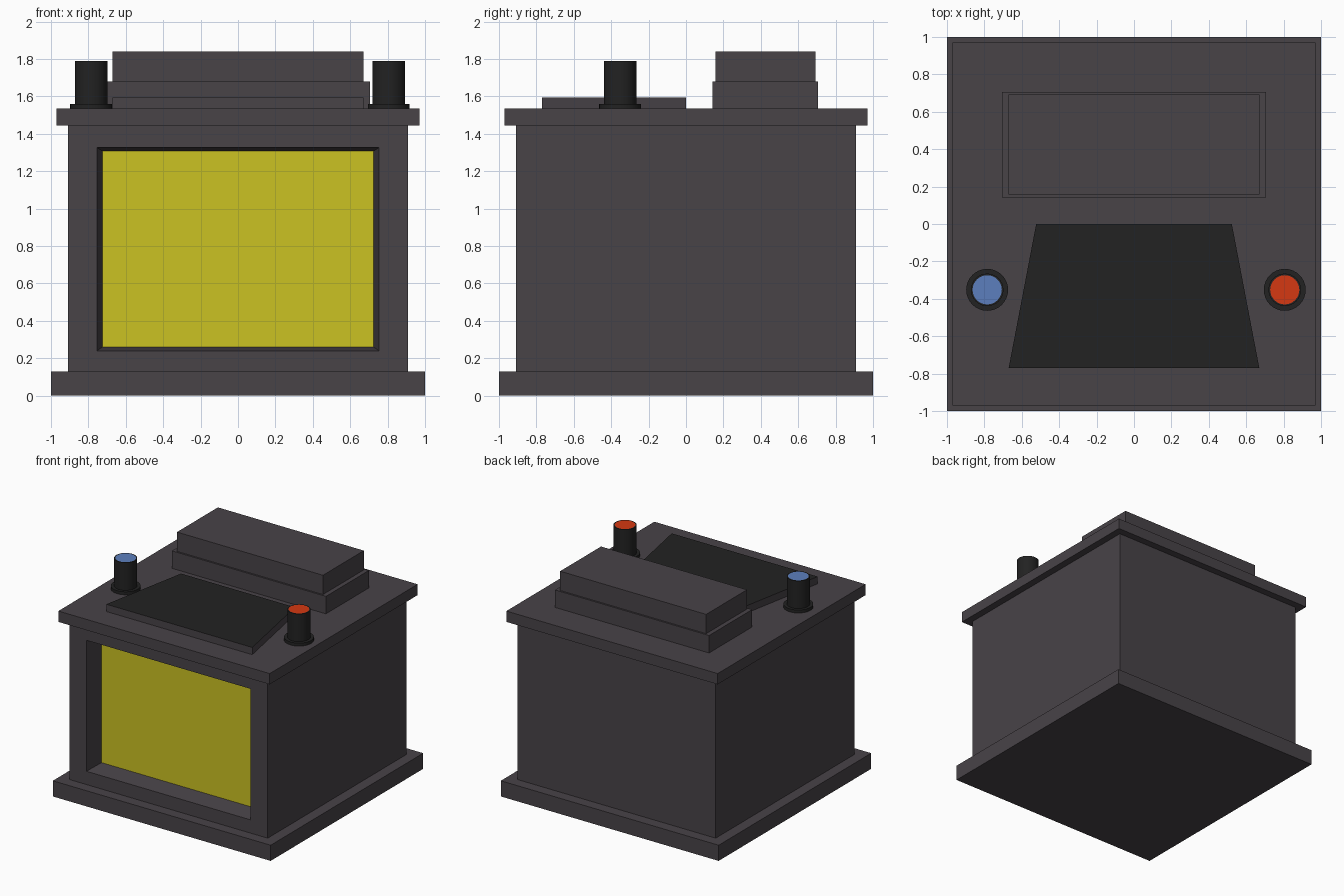
import bpy, bmesh

cube = bpy.data.objects.get("Cube")
if cube:
    bpy.data.objects.remove(cube, do_unlink=True)


def material(name, rgb):
    m = bpy.data.materials.new(name)
    m.use_nodes = True
    m.diffuse_color = (*rgb, 1)
    m.node_tree.nodes["Principled BSDF"].inputs["Base Color"].default_value = (*rgb, 1)
    return m


grey = material("charcoal grey", (0.065, 0.056, 0.064))
black = material("black", (0.016, 0.016, 0.016))
yellow = material("yellow", (0.6, 0.54, 0.016))
red = material("red", (0.66, 0.04, 0.006))
blue = material("blue", (0.107, 0.212, 0.515))


def finish(name, bm, mats):
    bmesh.ops.recalc_face_normals(bm, faces=bm.faces)
    mesh = bpy.data.meshes.new(name)
    bm.to_mesh(mesh)
    bm.free()
    for m in mats:
        mesh.materials.append(m)
    ob = bpy.data.objects.new(name, mesh)
    bpy.context.collection.objects.link(ob)
    return ob


def prism(outline, z0, z1):
    """Extrude a flat outline upward; returns the mesh and its top face."""
    bm = bmesh.new()
    base = bm.faces.new([bm.verts.new((x, y, z0)) for x, y in outline])
    ext = bmesh.ops.extrude_face_region(bm, geom=[base], use_keep_orig=True)["geom"]
    for v in ext:
        if isinstance(v, bmesh.types.BMVert):
            v.co.z = z1
    top = next(f for f in ext if isinstance(f, bmesh.types.BMFace))
    return bm, top


def rect(w, y0, y1):
    return [(-w, y0), (w, y0), (w, y1), (-w, y1)]


# Plain stacked slabs and boxes
for name, w, y0, y1, z0, z1 in (
    ("base_plinth", 1.0, -1.0, 1.0, 0.0, 0.13),
    ("top_slab", 0.97, -0.97, 0.97, 1.445, 1.535),
    ("rear_box_lower", 0.707, 0.143, 0.707, 1.535, 1.68),
    ("rear_box_upper", 0.67, 0.157, 0.693, 1.68, 1.84),
):
    finish(name, prism(rect(w, y0, y1), z0, z1)[0], [grey])

# Body with a tapered window recess and a yellow screen
bm, _ = prism(rect(0.91, -0.91, 0.91), 0.13, 1.445)
bm.normal_update()
front = min(bm.faces, key=lambda f: f.calc_center_median().y)
for w, y, z0, z1 in ((0.754, -0.91, 0.24, 1.327), (0.724, -0.755, 0.261, 1.307)):
    bmesh.ops.inset_individual(bm, faces=[front], thickness=0.03)
    mid = front.calc_center_median().z
    for v in front.verts:
        v.co = (w if v.co.x > 0 else -w, y, z1 if v.co.z > mid else z0)
front.material_index = 1
finish("body", bm, [grey, yellow])

# Sloped-sided control panel with a black top
bm, top = prism([(-0.67, -0.77), (0.67, -0.77), (0.523, 0), (-0.523, 0)], 1.535, 1.595)
top.material_index = 1
finish("control_panel", bm, [grey, black])


# Terminal posts: flange and cylinder with a coloured cap
def terminal(name, x, cap):
    bm = bmesh.new()
    for r, z0, z1 in ((0.112, 1.535, 1.56), (0.087, 1.56, 1.79)):
        bmesh.ops.create_cone(bm, cap_ends=True, segments=32, radius1=r, radius2=r, depth=z1 - z0)
        for v in bm.verts[-64:]:
            v.co.z += (z0 + z1) / 2
    bm.normal_update()
    lid = max(bm.faces, key=lambda f: f.calc_center_median().z)
    bmesh.ops.inset_individual(bm, faces=[lid], thickness=0.009)
    lid.material_index = 1
    ob = finish(name, bm, [black, cap])
    ob.location = (x, -0.352, 0)
    bpy.ops.object.select_all(action="DESELECT")
    ob.select_set(True)
    bpy.context.view_layer.objects.active = ob
    bpy.ops.object.shade_smooth_by_angle()


terminal("left_terminal", 0.806, red)
terminal("right_terminal", -0.785, blue)
